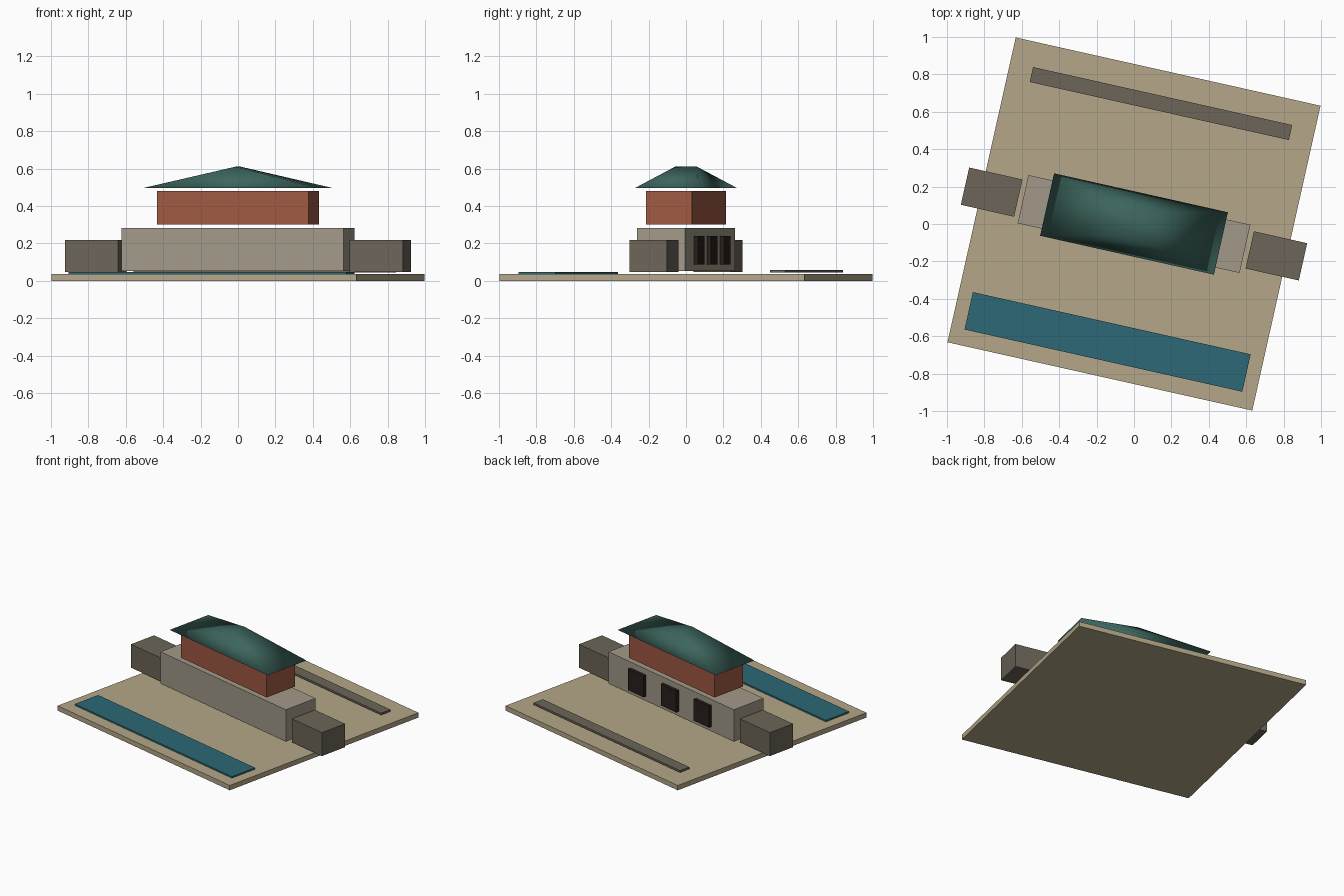
import bpy, bmesh, math
from mathutils import Matrix

if "Cube" in bpy.data.objects:
    bpy.data.objects.remove(bpy.data.objects["Cube"])

TURN = Matrix.Rotation(math.radians(-12.62), 4, 'Z')  # whole site is turned about z


def material(name, rgb):
    m = bpy.data.materials.new(name)
    m.diffuse_color = (*rgb, 1)
    m.use_nodes = True
    m.node_tree.nodes["Principled BSDF"].inputs["Base Color"].default_value = m.diffuse_color
    return m


SAND = material("sand", (0.46, 0.39, 0.25))
STONE = material("stone", (0.36, 0.32, 0.25))
DARK_STONE = material("dark_stone", (0.15, 0.13, 0.10))
BRICK = material("brick", (0.34, 0.10, 0.055))
GREEN = material("roof_green", (0.045, 0.13, 0.11))
WATER = material("water", (0.025, 0.14, 0.18))
TIMBER = material("dark_timber", (0.022, 0.013, 0.011))


def finish(name, bm, mat):
    bmesh.ops.recalc_face_normals(bm, faces=bm.faces)
    bm.transform(TURN)
    me = bpy.data.meshes.new(name)
    bm.to_mesh(me)
    bm.free()
    me.materials.append(mat)
    ob = bpy.data.objects.new(name, me)
    bpy.context.collection.objects.link(ob)
    return ob


def box(name, x, y, z0, z1, length, width, mat):
    bm = bmesh.new()
    bmesh.ops.create_cube(bm, size=1, matrix=Matrix.Translation((x, y, (z0 + z1) / 2))
                          @ Matrix.Diagonal((length, width, z1 - z0, 1)))
    return finish(name, bm, mat)


# Site: ground slab, pool in front, low wall behind
box("ground_slab", 0, 0, 0, 0.035, 1.67, 1.67, SAND)
box("pool", 0, -0.646, 0.033, 0.046, 1.522, 0.205, WATER)
box("low_back_wall", 0, 0.66, 0.043, 0.057, 1.42, 0.082, DARK_STONE)

# Building: lower hall, upper storey, side wings
box("lower_hall", 0, 0, 0.053, 0.282, 1.216, 0.264, STONE)
box("upper_storey", 0, 0, 0.302, 0.479, 0.83, 0.25, BRICK)
for side, s in (("left", -1), ("right", 1)):
    box(side + "_wing", s * 0.78, 0, 0.048, 0.217, 0.292, 0.204, DARK_STONE)

# Three doors along the back wall
for i in (-1, 0, 1):
    box(f"back_door_{i + 2}", i * 0.318, 0.135, 0.086, 0.24, 0.15, 0.04, TIMBER)

# Roof: rectangular eave rising to a short cross ridge, smooth shaded
bm = bmesh.new()
L, W, R = 0.476, 0.171, 0.06
v = [bm.verts.new(p) for p in ((-L, -W, 0.497), (L, -W, 0.497), (L, W, 0.497),
                               (-L, W, 0.497), (0, -R, 0.61), (0, R, 0.61))]
for f in ((0, 3, 2, 1), (0, 1, 4), (1, 2, 5, 4), (2, 3, 5), (3, 0, 4, 5)):
    bm.faces.new([v[i] for i in f]).smooth = True
finish("roof", bm, GREEN)
